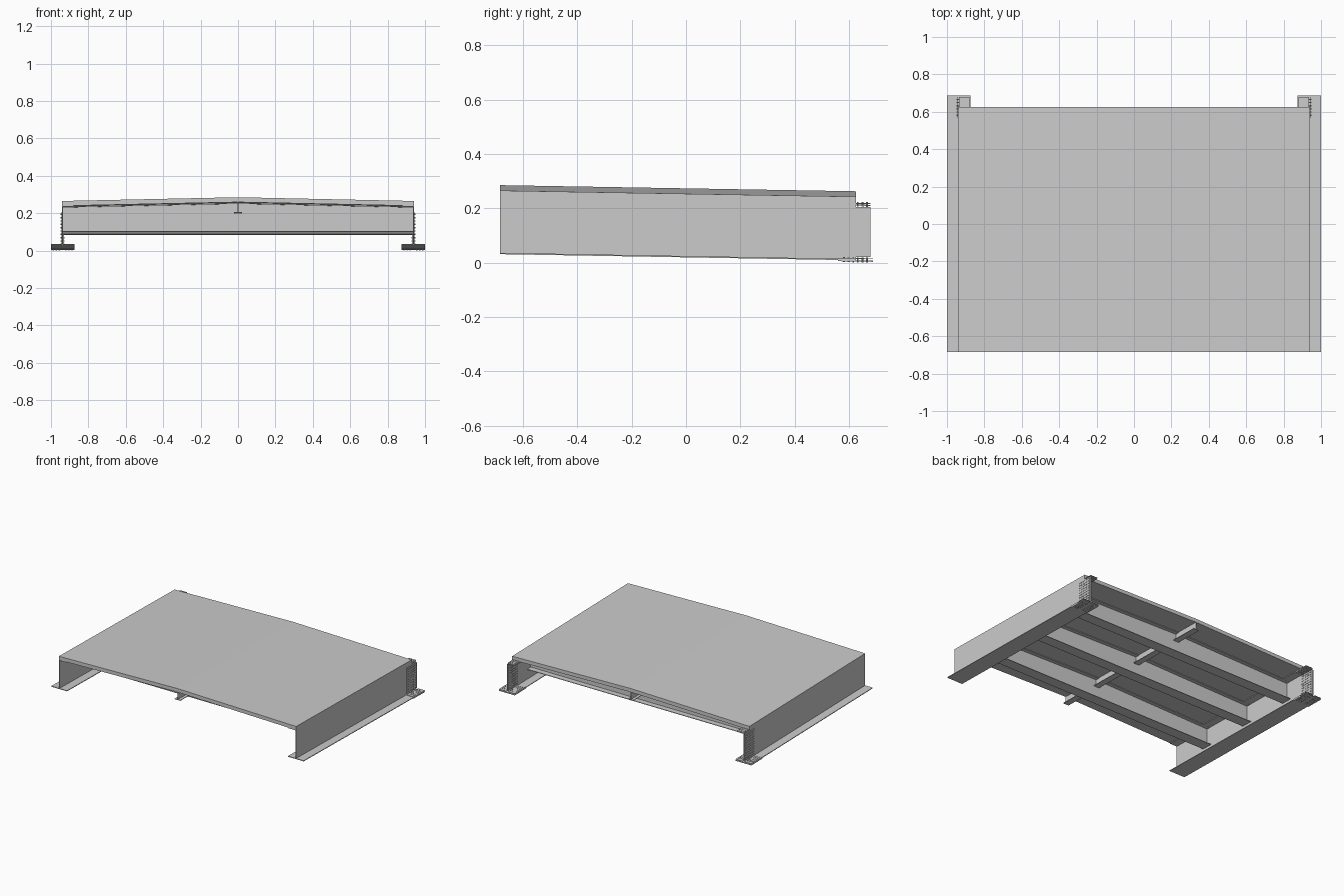
import bpy, bmesh, math
from mathutils import Matrix, Vector

if "Cube" in bpy.data.objects:
    bpy.data.objects.remove(bpy.data.objects["Cube"])

SLOPE = 0.0172        # fall of the whole span towards the back
Y0, Y1 = -0.685, 0.625
XW = 0.9375           # girder web centre line


def finish(name, bm, mirror=False):
    # incline along y, then make the object
    for v in bm.verts:
        v.co.z -= SLOPE * (v.co.y - Y0)
    bmesh.ops.recalc_face_normals(bm, faces=bm.faces[:])
    me = bpy.data.meshes.new(name)
    bm.to_mesh(me)
    bm.free()
    ob = bpy.data.objects.new(name, me)
    bpy.context.collection.objects.link(ob)
    if mirror:
        ob.modifiers.new("mirror", 'MIRROR').use_mirror_merge = False
    return ob


def boxes(name, specs, mirror=False):
    # each spec: x0, x1, y0, y1, z0, z1
    bm = bmesh.new()
    for x0, x1, y0, y1, z0, z1 in specs:
        m = Matrix.Translation(((x0 + x1) / 2, (y0 + y1) / 2, (z0 + z1) / 2)) \
            @ Matrix.Diagonal((x1 - x0, y1 - y0, z1 - z0, 1))
        bmesh.ops.create_cube(bm, size=1, matrix=m)
    return finish(name, bm, mirror)


def crowned(name, half, edge, crown, bot_edge, bot_crown, spans):
    # cross-section with a central ridge, extruded along y
    bm = bmesh.new()
    prof = [(-half, edge), (0, crown), (half, edge),
            (half, bot_edge), (0, bot_crown), (-half, bot_edge)]
    for y0, y1 in spans:
        a = [bm.verts.new((x, y0, z)) for x, z in prof]
        b = [bm.verts.new((x, y1, z)) for x, z in prof]
        for i in range(6):
            j = (i + 1) % 6
            bm.faces.new((a[i], a[j], b[j], b[i]))
        for r in (a, b):
            bm.faces.new((r[0], r[1], r[4], r[5]))
            bm.faces.new((r[1], r[2], r[3], r[4]))
    return finish(name, bm)


def bolts(name, centres, length, axis):
    bm = bmesh.new()
    rot = Matrix.Rotation(math.pi / 2, 4, 'Y') if axis == 'X' else Matrix()
    for c in centres:
        bmesh.ops.create_cone(bm, cap_ends=True, segments=6, radius1=0.0035,
                              radius2=0.0035, depth=length,
                              matrix=Matrix.Translation(Vector(c)) @ rot)
    return finish(name, bm, True)


# deck slab with crown
crowned("deck", 0.94, 0.265, 0.285, 0.239, 0.259, [(Y0, Y1)])

# main girders
boxes("main_girder_web", [(XW - 0.0025, XW + 0.0025, Y0, Y1, 0.034, 0.242)], True)
boxes("main_girder_bottom_flange", [(0.875, 1.0, Y0, Y1, 0.031, 0.036)], True)
boxes("main_girder_top_flange", [(0.88, XW, Y0, Y1, 0.236, 0.241)], True)

# cross girders
rows = [-0.38, 0.02, 0.42]
crowned("cross_girder_web", XW, 0.24, 0.26, 0.106, 0.106,
        [(y - 0.002, y + 0.002) for y in rows])
crowned("cross_girder_top_flange", XW, 0.24, 0.26, 0.235, 0.255,
        [(y - 0.03, y + 0.03) for y in rows])
boxes("cross_girder_bottom_flange",
      [(-XW, XW, y - 0.04, y + 0.04, 0.104, 0.108) for y in rows])

# central stringer under the ridge
boxes("stringer", [(-0.0015, 0.0015, Y0, Y1, 0.205, 0.26),
                   (-0.022, 0.022, Y0, Y1, 0.203, 0.207)])

# splice plates at the back end
boxes("web_splice_plates",
      [(XW + s * 0.0045 - 0.002, XW + s * 0.0045 + 0.002, 0.567, 0.68, 0.044, 0.228)
       for s in (-1, 1)], True)
boxes("bottom_flange_splice_plates",
      [(0.875, 1.0, 0.56, 0.688, 0.0265, 0.031),
       (0.875, XW - 0.008, 0.56, 0.688, 0.036, 0.039),
       (XW + 0.008, 1.0, 0.56, 0.688, 0.036, 0.039)], True)
boxes("top_flange_splice_plates", [(0.88, XW - 0.002, 0.567, 0.68, 0.232, 0.236),
                                   (0.88, XW - 0.002, 0.60, 0.68, 0.239, 0.242)], True)

# splice bolts
ys = [0.582 + 0.0168 * i for i in range(6)]
bolts("web_bolts", [(XW, y, 0.056 + 0.0178 * k) for y in ys for k in range(10)],
      0.021, 'X')
bolts("bottom_flange_bolts",
      [(XW + s * x, y, 0.0325) for y in ys for s in (-1, 1) for x in (0.018, 0.034, 0.05)],
      0.018, 'Z')
bolts("top_flange_bolts", [(x, y, 0.237) for y in ys for x in (0.89, 0.907, 0.925)],
      0.017, 'Z')
